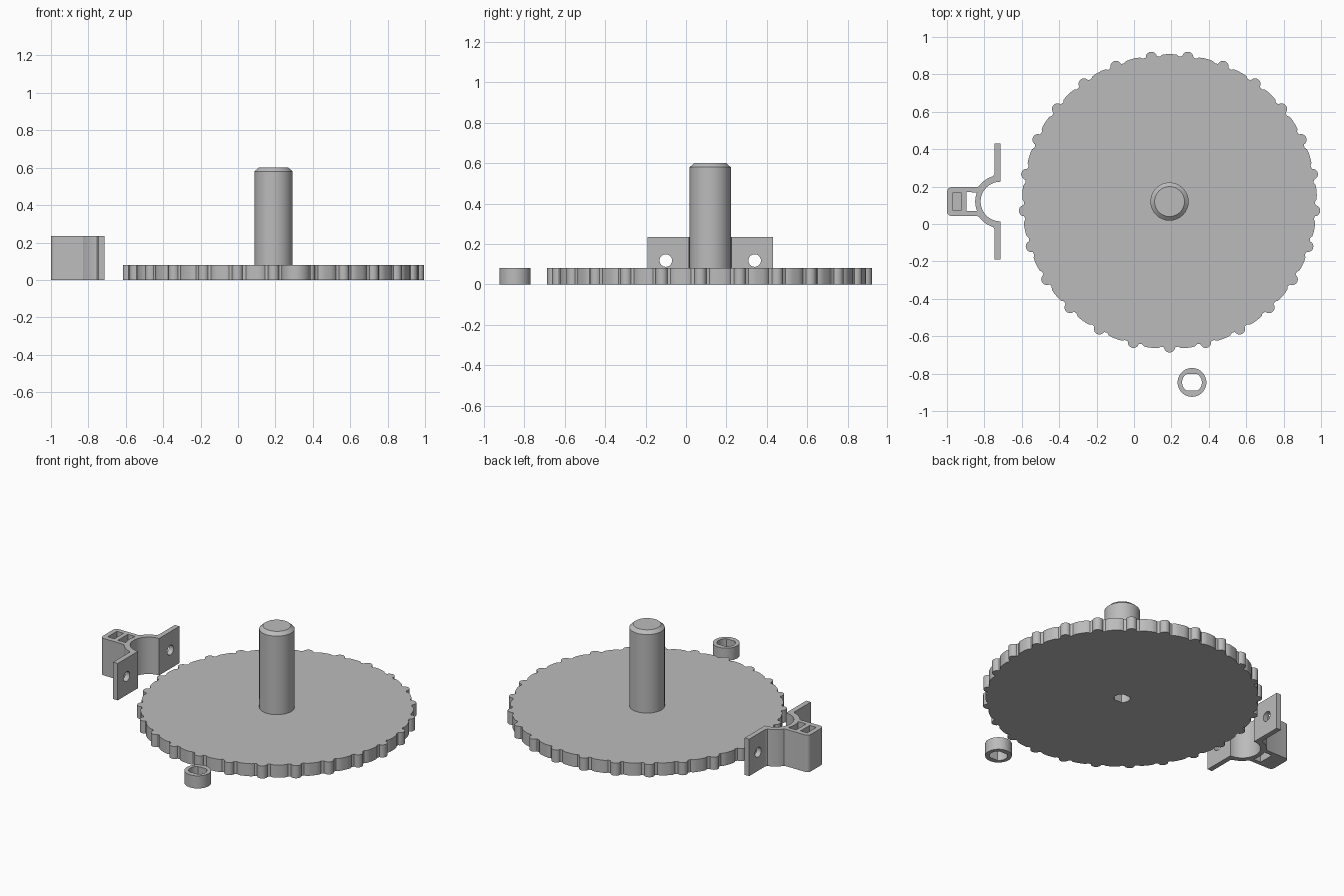
import bpy, bmesh, math
from mathutils import Vector

if "Cube" in bpy.data.objects:
    bpy.data.objects.remove(bpy.data.objects["Cube"])

GREY = bpy.data.materials.new("light_grey")
GREY.diffuse_color = (0.5, 0.5, 0.5, 1)
GREY.use_nodes = True
GREY.node_tree.nodes["Principled BSDF"].inputs["Base Color"].default_value = GREY.diffuse_color
CX, CY = 0.19, 0.12          # shared centre of wheel and post


def finish(name, bm):
    bmesh.ops.recalc_face_normals(bm, faces=bm.faces)
    me = bpy.data.meshes.new(name)
    bm.to_mesh(me)
    bm.free()
    me.materials.append(GREY)
    ob = bpy.data.objects.new(name, me)
    bpy.context.collection.objects.link(ob)
    return ob


def smooth(ob):
    bpy.ops.object.select_all(action='DESELECT')
    bpy.context.view_layer.objects.active = ob
    ob.select_set(True)
    bpy.ops.object.shade_smooth_by_angle(angle=math.radians(30))


def extrude_loops(name, loops, z0, z1):
    """Fill closed outlines (outer first, then holes) and extrude upward."""
    bm = bmesh.new()
    edges = []
    for pts in loops:
        vs = [bm.verts.new((x, y, z0)) for x, y in pts]
        edges += [bm.edges.new((vs[i - 1], vs[i])) for i in range(len(vs))]
    bmesh.ops.triangle_fill(bm, use_beauty=True, edges=edges, normal=(0, 0, 1))
    ext = bmesh.ops.extrude_face_region(bm, geom=bm.faces[:])
    top = [g for g in ext['geom'] if isinstance(g, bmesh.types.BMVert)]
    bmesh.ops.translate(bm, verts=top, vec=(0, 0, z1 - z0))
    return finish(name, bm)


def arc(cx, cy, r, a0, a1, n):
    return [(cx + r * math.cos(math.radians(a0 + (a1 - a0) * i / n)),
             cy + r * math.sin(math.radians(a0 + (a1 - a0) * i / n))) for i in range(n + 1)]


def circle(cx, cy, r, n=48):
    return arc(cx, cy, r, 0, 360, n)[:-1]


def double_d(cx, cy, r, flat):
    """Round hole with two flats facing +y and -y."""
    a = math.degrees(math.asin(flat / r))
    return arc(cx, cy, r, -a, a, 12) + arc(cx, cy, r, 180 - a, 180 + a, 12)


def cut(ob, cutter):
    mod = ob.modifiers.new("cut", 'BOOLEAN')
    mod.object = cutter
    mod.solver = 'EXACT'
    bpy.context.view_layer.objects.active = ob
    bpy.ops.object.modifier_apply(modifier=mod.name)
    bpy.data.objects.remove(cutter)


# Knobbed wheel: 25 round bumps with shallow notches beside each one
outline = []
STEP = 360 / 25
for k in range(25):
    mid = math.radians(-90 + k * STEP)
    bx, by = CX + 0.777 * math.cos(mid), CY + 0.777 * math.sin(mid)
    d = math.degrees(mid)
    outline += arc(bx, by, 0.03, d - 85, d + 85, 10)
    for da, r in ((3.4, 0.777), (4.4, 0.786), (6, 0.788), (8.4, 0.788), (10, 0.786), (11, 0.777)):
        a = mid + math.radians(da)
        outline.append((CX + r * math.cos(a), CY + r * math.sin(a)))
bore = double_d(CX, CY, 0.047, 0.039)
wheel = extrude_loops("wheel", [outline, bore], 0, 0.08)
smooth(wheel)

# Post with chamfered top and a blind bore continuing from the wheel
bm = bmesh.new()
profile = [(0, 0.08), (0.102, 0.08), (0.102, 0.58), (0.08, 0.6), (0, 0.6)]
vs = [bm.verts.new((r, 0, z)) for r, z in profile]
es = [bm.edges.new(p) for p in zip(vs, vs[1:])]
bmesh.ops.spin(bm, geom=vs + es, axis=(0, 0, 1), cent=(0, 0, 0), steps=64, angle=math.tau)
bmesh.ops.remove_doubles(bm, verts=bm.verts, dist=1e-5)
bmesh.ops.translate(bm, verts=bm.verts, vec=(CX, CY, 0))
post = finish("post", bm)
cut(post, extrude_loops("bore_cutter", [bore], -0.1, 0.35))
smooth(post)

# Loose collar with a double-flat hole
collar = extrude_loops("collar", [circle(0.31, -0.847, 0.077),
                                  double_d(0.31, -0.847, 0.053, 0.044)], 0, 0.08)
smooth(collar)

# Bracket: rounded block, curved saddle and two flat ears
SX, H = -0.714, 0.235
upper = arc(SX, CY, 0.106, 180, 90, 20)                       # saddle inner face
upper += [(SX, 0.43), (-0.746, 0.43), (-0.746, 0.268)]         # ear
upper += arc(SX, CY, 0.141, 106, 145, 10)                     # saddle outer face
upper += [(-0.84, CY + 0.077)]
upper += arc(-0.975, CY + 0.052, 0.025, 90, 180, 6)           # block corner
lower = [(x, 2 * CY - y) for x, y in reversed(upper[1:])]
slot = [(-0.97, 0.075), (-0.923, 0.075), (-0.923, 0.167), (-0.97, 0.167)]
window = [(-0.895, 0.07)] + arc(SX, CY, 0.135, 201.5, 158.5, 10) + [(-0.895, 0.17)]
bracket = extrude_loops("bracket", [upper + lower, slot, window], 0, H)

# Screw holes through the ears
for y in (-0.1, 0.34):
    bm = bmesh.new()
    bmesh.ops.create_cone(bm, cap_ends=True, segments=32, radius1=0.031, radius2=0.031, depth=0.1)
    for v in bm.verts:
        v.co = Vector((v.co.z - 0.73, v.co.x + y, v.co.y + 0.118))
    cut(bracket, finish("screw_cutter", bm))
smooth(bracket)

# Floor closing the bottom of the outer slot
extrude_loops("slot_floor", [slot], 0, 0.08)
